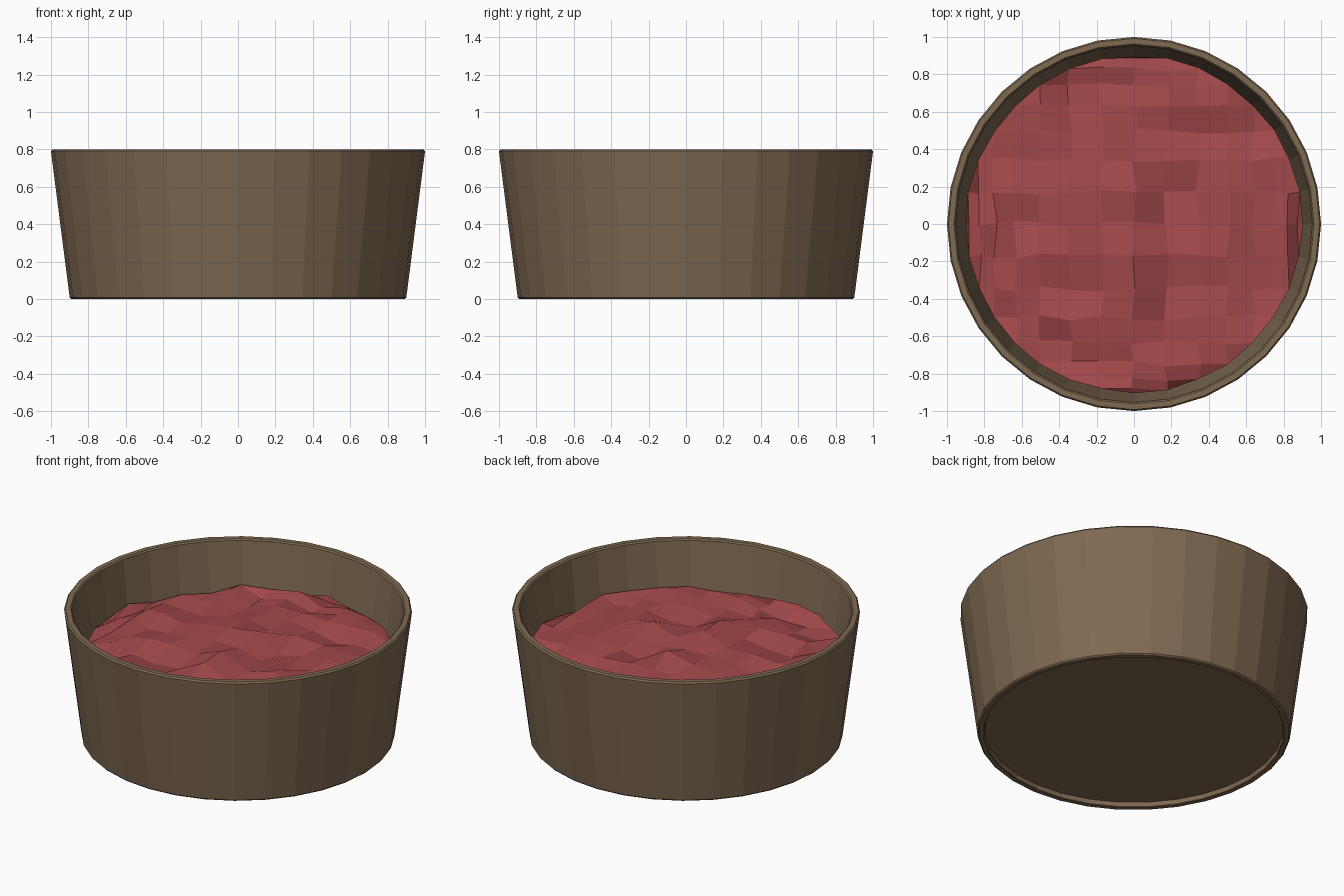
import bpy, bmesh, math, random

if "Cube" in bpy.data.objects:
    bpy.data.objects.remove(bpy.data.objects["Cube"])

SIDES = 32


def material(name, rgb):
    m = bpy.data.materials.new(name)
    m.diffuse_color = (*rgb, 1)
    m.use_nodes = True
    m.node_tree.nodes["Principled BSDF"].inputs["Base Color"].default_value = m.diffuse_color
    return m


def finish(bm, name, mat):
    bmesh.ops.recalc_face_normals(bm, faces=bm.faces)
    me = bpy.data.meshes.new(name)
    bm.to_mesh(me)
    bm.free()
    me.materials.append(mat)
    ob = bpy.data.objects.new(name, me)
    bpy.context.collection.objects.link(ob)
    return ob


brown = material("brown_clay", (0.212, 0.142, 0.083))
red = material("raw_red", (0.37, 0.067, 0.070))

# Bowl: lathe profile from the recessed underside, over the rim, to the inner floor
profile = [(0.858, 0.03), (0.862, 0.003), (0.866, 0), (0.892, 0), (0.9, 0.008),
           (1.0, 0.79), (0.992, 0.8), (0.962, 0.8), (0.954, 0.792), (0.865, 0.08)]
bm = bmesh.new()
rings = []
for r, z in profile:
    rings.append([bm.verts.new((r * math.cos(2 * math.pi * i / SIDES),
                                r * math.sin(2 * math.pi * i / SIDES), z))
                  for i in range(SIDES)])
for a, b in zip(rings, rings[1:]):
    for i in range(SIDES):
        j = (i + 1) % SIDES
        bm.faces.new((a[i], a[j], b[j], b[i]))
bm.faces.new(rings[0])
bm.faces.new(rings[-1])
finish(bm, "bowl", brown)

# Filling: a sine-spaced lattice that fits a 32-sided disc, roughened at random
random.seed(11)
R, N = 0.9, SIDES // 4
bm = bmesh.new()
grid = {}
for i in range(-N, N + 1):
    for j in range(-N, N + 1):
        if abs(i) + abs(j) > N:
            continue
        x, y = R * math.sin(math.pi / 2 * i / N), R * math.sin(math.pi / 2 * j / N)
        edge = abs(i) + abs(j) == N
        jit = 0.006 if edge else 0.018
        z = 0.535 - 0.03 * (x * x + y * y) + random.uniform(-0.035, 0.035)
        # a ridge that falls away to the right of the middle
        if i == 0 and -2 <= j <= 1:
            z += 0.035
        if i == 1 and -2 <= j <= 1:
            z -= 0.03
        grid[i, j] = bm.verts.new((x + random.uniform(-jit, jit),
                                   y + random.uniform(-jit, jit), z))
for i in range(-N, N):
    for j in range(-N, N):
        corners = [(i, j), (i + 1, j), (i + 1, j + 1), (i, j + 1)]
        vs = [grid[c] for c in corners if c in grid]
        if len(vs) >= 3:
            bm.faces.new(vs)

# Skirt that sinks the filling into the bowl
rim_edges = [e for e in bm.edges if e.is_boundary]
new = bmesh.ops.extrude_edge_only(bm, edges=rim_edges)["geom"]
for v in (g for g in new if isinstance(g, bmesh.types.BMVert)):
    v.co.x *= 0.97
    v.co.y *= 0.97
    v.co.z = 0.4
finish(bm, "filling", red)
